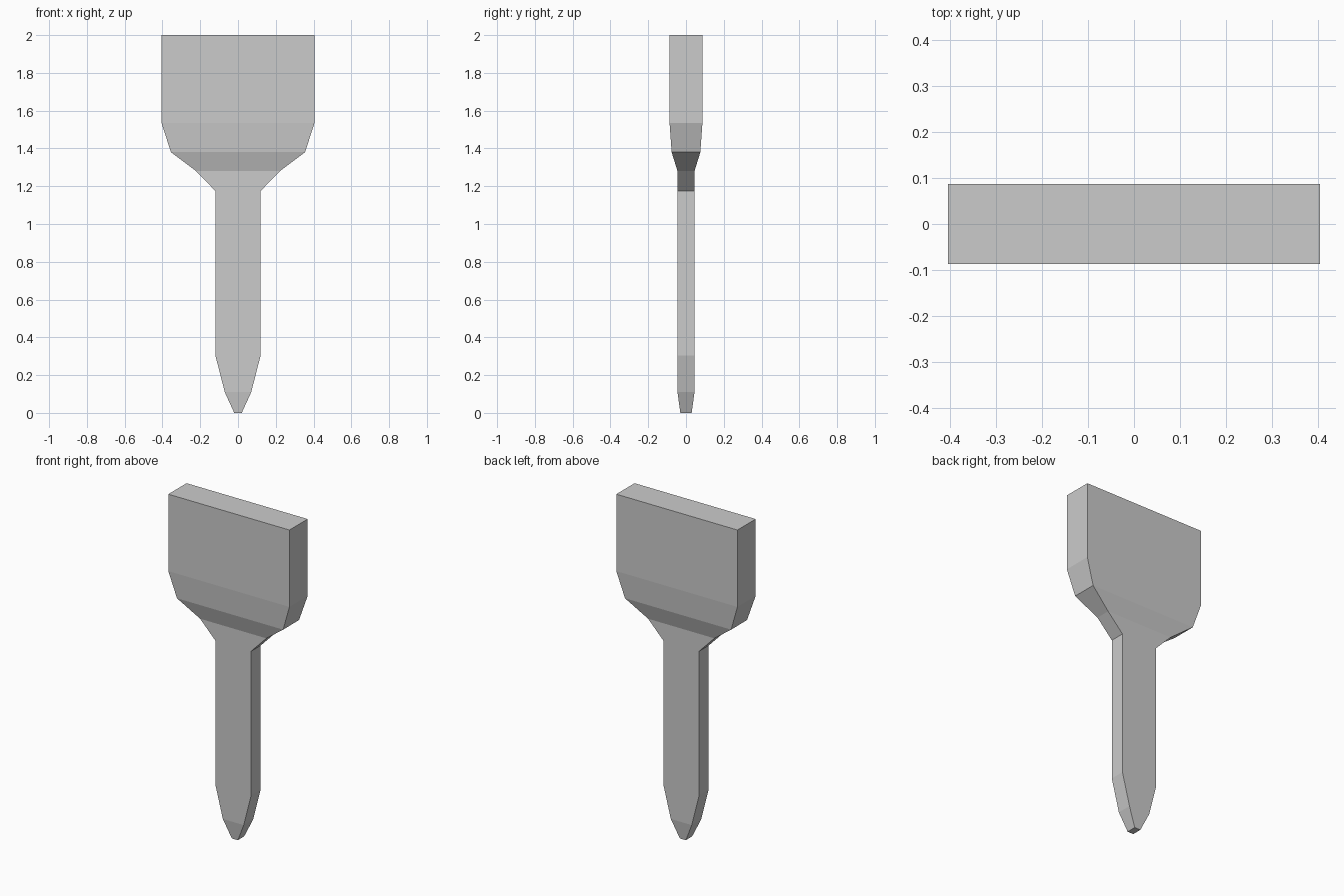
import bpy
import bmesh

default_cube = bpy.data.objects.get("Cube")
if default_cube:
    bpy.data.objects.remove(default_cube, do_unlink=True)

# Single plain grey material
grey = bpy.data.materials.new("plain grey")
grey.use_nodes = True
colour = (0.6, 0.6, 0.6, 1)
grey.diffuse_color = colour
grey.node_tree.nodes["Principled BSDF"].inputs["Base Color"].default_value = colour

# Rectangular cross-sections from tip to head: height, half width, half depth
sections = [
    (0.0, 0.02, 0.03),      # blunt tip
    (0.11, 0.07, 0.045),    # tip taper
    (0.305, 0.12, 0.045),   # bottom of shaft
    (1.175, 0.12, 0.045),   # top of shaft
    (1.28, 0.222, 0.045),   # neck flare
    (1.38, 0.355, 0.076),   # shoulder
    (1.535, 0.405, 0.087),  # bottom of head
    (2.0, 0.405, 0.087),    # top of head
]


def loft(name, sections, material):
    """Skin a stack of rectangles into one closed flat-shaded solid."""
    bm = bmesh.new()
    rings = [
        [bm.verts.new((sx * w, sy * d, z))
         for sx, sy in ((-1, -1), (1, -1), (1, 1), (-1, 1))]
        for z, w, d in sections
    ]
    for low, high in zip(rings, rings[1:]):
        for i in range(4):
            j = (i + 1) % 4
            bm.faces.new((low[i], low[j], high[j], high[i]))
    bm.faces.new(reversed(rings[0]))
    bm.faces.new(rings[-1])
    bmesh.ops.recalc_face_normals(bm, faces=bm.faces)
    mesh = bpy.data.meshes.new(name)
    bm.to_mesh(mesh)
    bm.free()
    mesh.materials.append(material)
    obj = bpy.data.objects.new(name, mesh)
    bpy.context.collection.objects.link(obj)
    return obj


# Head, neck, shaft and tip are one continuous body
loft("tapered_stake", sections, grey)
